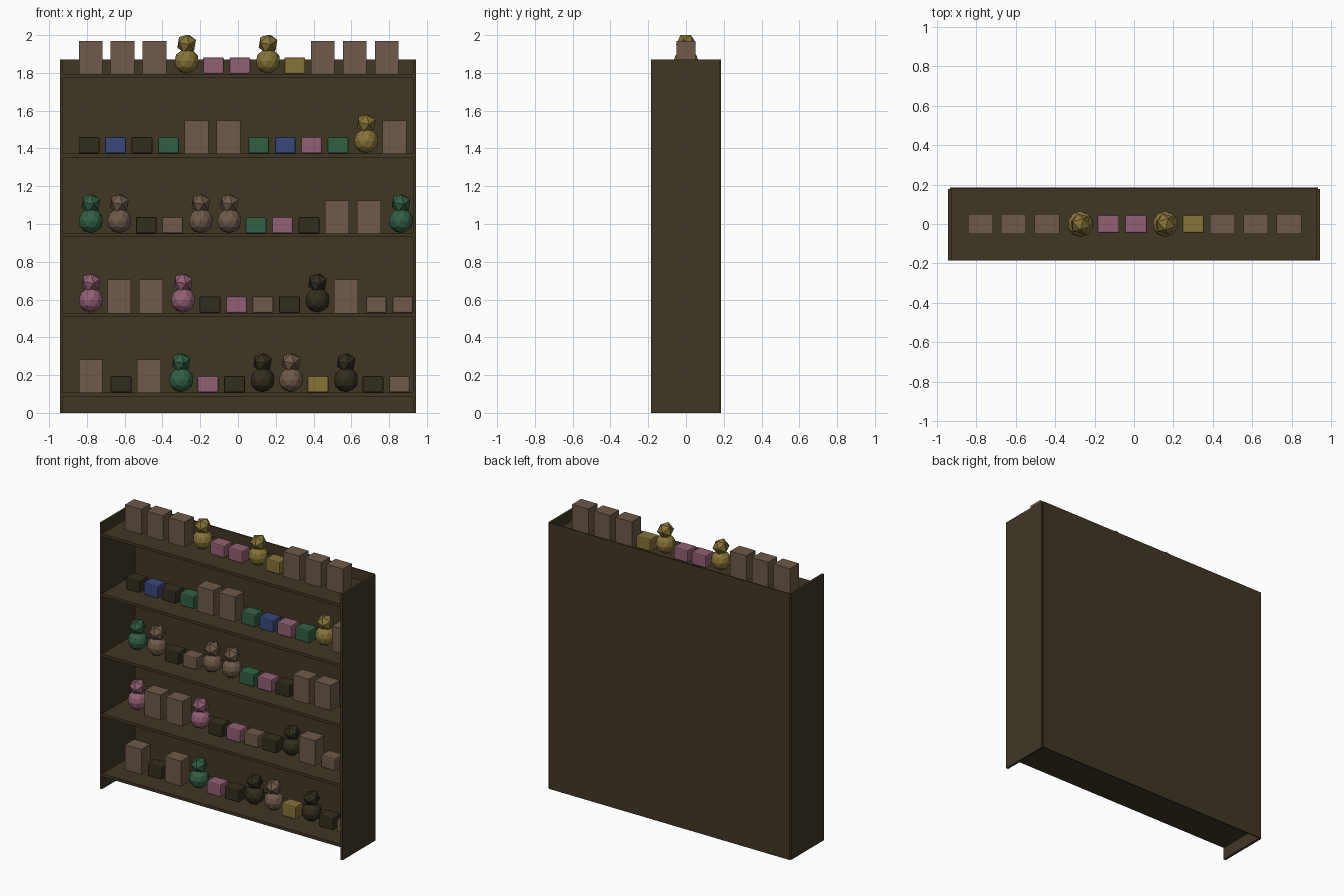
import bpy
from mathutils import Matrix

old = bpy.data.objects.get("Cube")
if old:
    bpy.data.objects.remove(old, do_unlink=True)


def linear(c):
    c /= 255
    return c / 12.92 if c < 0.04 else ((c + 0.055) / 1.055) ** 2.4


def material(name, *rgb):
    m = bpy.data.materials.new(name)
    m.use_nodes = True
    color = (*map(linear, rgb), 1)
    m.diffuse_color = color
    m.node_tree.nodes["Principled BSDF"].inputs["Base Color"].default_value = color
    return m


wood = material("dark wood", 64, 55, 37)
colors = {
    "t": material("tan", 110, 90, 74),
    "p": material("pink", 146, 96, 116),
    "y": material("gold", 134, 115, 56),
    "g": material("green", 50, 96, 66),
    "b": material("blue", 56, 72, 122),
    "d": material("dark brown", 52, 45, 30),
}


def finish(name, mat):
    ob = bpy.context.object
    ob.name = name
    ob.data.materials.append(mat)
    return ob


def box(name, center, size, mat, bevel=0):
    bpy.ops.mesh.primitive_cube_add(size=1, location=center)
    ob = finish(name, mat)
    ob.data.transform(Matrix.Diagonal((*size, 1)))
    if bevel:
        mod = ob.modifiers.new("soft edges", "BEVEL")
        mod.width = bevel
        mod.segments = 2
    return ob


def ball(name, center, radius, detail, mat):
    bpy.ops.mesh.primitive_ico_sphere_add(subdivisions=detail, radius=radius, location=center)
    return finish(name, mat)


# Cabinet shell
for side, x in (("left", 0.935), ("right", -0.935)):
    box(side + "_side_panel", (x, -0.004, 0.935), (0.016, 0.364, 1.87), wood)
box("back_panel", (0, 0.182, 0.935), (1.87, 0.008, 1.87), wood)


# Things standing on the shelves; each returns the room it takes
def tall_box(x, z, mat):
    box("tall_box", (x + 0.063, 0, z + 0.0875), (0.126, 0.1, 0.175), mat)
    return 0.169


def small_box(x, z, mat):
    box("small_box", (x + 0.055, 0, z + 0.0435), (0.11, 0.09, 0.087), mat, 0.008)
    return 0.14


def figurine(x, z, mat):
    ball("figurine_body", (x + 0.064, 0, z + 0.067), 0.066, 2, mat)
    head = ball("figurine_head", (x + 0.064, 0, z + 0.159), 0.055, 1, mat)
    head.rotation_euler.x = 0.5536
    return 0.151


makers = {"B": tall_box, "s": small_box, "F": figurine}

# Shelves from bottom to top with their contents
rows = (
    (0.108, "Bt sd Bt Fg sp sd Fd Ft sy Fd sd st"),
    (0.53, "Fp Bt Bt Fp sd sp st sd Fd Bt st st"),
    (0.95, "Fg Ft sd st Ft Ft sg sp sd Bt Bt Fg"),
    (1.373, "sd sb sd sg Bt Bt sg sb sp sg Fy Bt"),
    (1.795, "Bt Bt Bt Fy sp sp Fy sy Bt Bt Bt"),
)
for z, items in rows:
    box("shelf", (0, -0.004, z - 0.01), (1.855, 0.364, 0.02), wood)
    x = -0.843
    for kind, color in items.split():
        x += makers[kind](x, z, colors[color])
